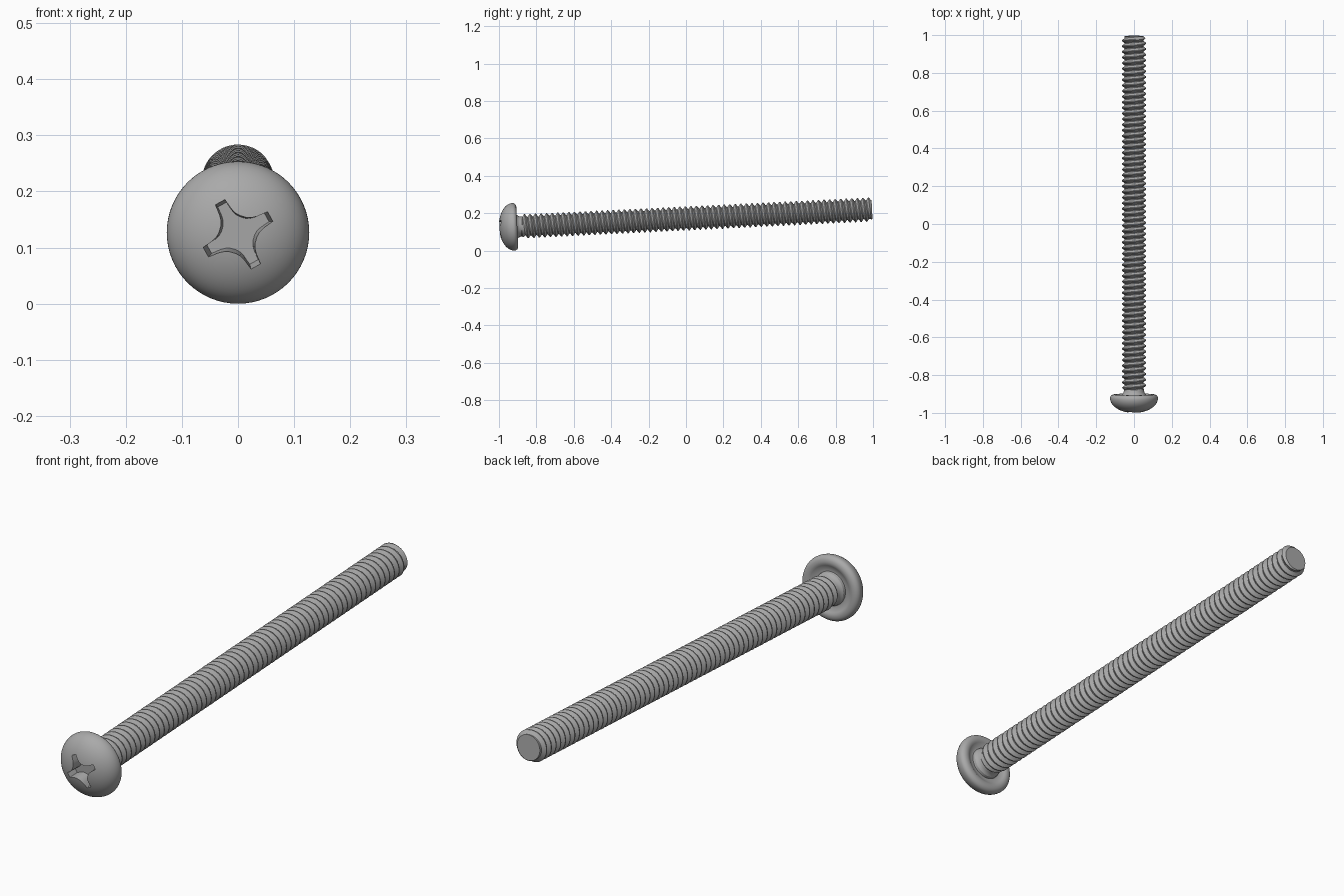
import bpy, bmesh, math
from mathutils import Matrix

cube = bpy.data.objects.get("Cube")
if cube:
    bpy.data.objects.remove(cube, do_unlink=True)

SIDES = 64
LENGTH = 1.997            # from crown of the head to the tip
PITCH = 0.0297
MAJOR, ROOT = 0.0645, 0.05
THREAD_START = 0.115
HEAD_R, DOME_H = 0.127, 0.078

steel = bpy.data.materials.new("grey_steel")
steel.use_nodes = True
steel.diffuse_color = (0.40, 0.40, 0.40, 1)
steel.node_tree.nodes["Principled BSDF"].inputs["Base Color"].default_value = (0.40, 0.40, 0.40, 1)

# Parts are built along local z, then laid along y with a slight upward tilt
tilt = math.atan(0.0486)
PLACE = Matrix.Translation((0, -1, 0.123)) @ Matrix.Rotation(tilt - math.pi / 2, 4, 'X')


def finish(bm, name, angle=30):
    bmesh.ops.remove_doubles(bm, verts=bm.verts, dist=1e-6)
    bmesh.ops.recalc_face_normals(bm, faces=bm.faces)
    mesh = bpy.data.meshes.new(name)
    bm.to_mesh(mesh)
    bm.free()
    mesh.materials.append(steel)
    obj = bpy.data.objects.new(name, mesh)
    bpy.context.collection.objects.link(obj)
    obj.matrix_world = PLACE
    return obj


def smooth(obj, angle=30):
    bpy.ops.object.select_all(action='DESELECT')
    obj.select_set(True)
    bpy.context.view_layer.objects.active = obj
    bpy.ops.object.shade_smooth_by_angle(angle=math.radians(angle))


def ring(bm, r, z):
    return [bm.verts.new((r * math.cos(a), r * math.sin(a), z))
            for a in (2 * math.pi * i / SIDES for i in range(SIDES))]


def bridge(bm, a, b):
    n = len(a)
    for i in range(n):
        bm.faces.new((a[i], a[(i + 1) % n], b[(i + 1) % n], b[i]))


# Head: elliptical dome, rounded rim, hollowed underside and flared neck
dome = [(HEAD_R * math.sin(a), DOME_H * (1 - math.cos(a)))
        for a in (math.pi / 2 * i / 16 for i in range(1, 17))]
rim = [(0.105 + 0.022 * math.cos(a), DOME_H + 0.020 * math.sin(a))
       for a in (math.pi / 2 * i / 6 for i in range(1, 7))]
under = [(0.097, 0.098), (0.090, 0.094), (0.075, 0.087), (0.066, 0.087),
         (0.064, 0.098), (0.058, 0.104), (0.055, 0.110), (0.052, 0.125), (0.046, 0.130)]
bm = bmesh.new()
rings = [ring(bm, r, z) for r, z in dome + rim + under]
for a, b in zip(rings, rings[1:]):
    bridge(bm, a, b)
apex = bm.verts.new((0, 0, 0))
for i in range(SIDES):
    bm.faces.new((apex, rings[0][(i + 1) % SIDES], rings[0][i]))
bm.faces.new(rings[-1])
head = finish(bm, "head")

# Cross recess cutter: four flared arms with slightly drafted walls
quarter = [(0.068, -0.010), (0.068, 0.010), (0.047, 0.012), (0.036, 0.015),
           (0.028, 0.020), (0.020, 0.028), (0.015, 0.036), (0.012, 0.047)]
turn = math.radians(-29)
bm = bmesh.new()
layers = []
for z, scale in ((-0.02, 1.05), (0.05, 0.86)):
    layer = []
    for k in range(4):
        c, s = math.cos(turn + k * math.pi / 2), math.sin(turn + k * math.pi / 2)
        layer += [bm.verts.new((scale * (x * c - y * s), scale * (x * s + y * c), z))
                  for x, y in quarter]
    layers.append(layer)
bridge(bm, *layers)
for layer in layers:
    bm.faces.new(layer)
cutter = finish(bm, "recess_cutter")
cutter.hide_render = True
cut = head.modifiers.new("cross_recess", 'BOOLEAN')
cut.operation = 'DIFFERENCE'
cut.solver = 'EXACT'
cut.object = cutter
bpy.context.view_layer.objects.active = head
head.select_set(True)
bpy.ops.object.modifier_apply(modifier=cut.name)
bpy.data.objects.remove(cutter, do_unlink=True)
smooth(head)

# Threaded shank: a helical strip of V profile, trimmed flat and chamfered at both ends
profile = [(0.0, ROOT), (0.14, ROOT), (0.50, MAJOR), (0.64, MAJOR)]
turns = math.ceil((LENGTH - THREAD_START) / PITCH) + 3
bm = bmesh.new()
strip = []
for i in range(SIDES * turns + 1):
    a = 2 * math.pi * i / SIDES
    row = []
    for offset, r in profile:
        t = THREAD_START + PITCH * (i / SIDES - 1.5 + offset)
        t = min(max(t, THREAD_START), LENGTH)
        r = min(r, ROOT + (LENGTH - t), ROOT + 0.7 * (t - THREAD_START))
        row.append(bm.verts.new((r * math.cos(a), r * math.sin(a), t)))
    strip.append(row)
for i in range(SIDES * turns):
    a, b = strip[i], strip[i + 1]
    if i + SIDES + 1 < len(strip):
        a, b = a + [strip[i + SIDES][0]], b + [strip[i + SIDES + 1][0]]
    for j in range(len(a) - 1):
        if a[j].co.z == b[j + 1].co.z:      # skip parts trimmed away at an end
            continue
        bm.faces.new((a[j], b[j], b[j + 1], a[j + 1]))
bmesh.ops.remove_doubles(bm, verts=bm.verts, dist=1e-5)
bmesh.ops.dissolve_degenerate(bm, edges=bm.edges, dist=1e-6)
bmesh.ops.delete(bm, geom=[v for v in bm.verts if not v.link_faces], context='VERTS')
bmesh.ops.holes_fill(bm, edges=[e for e in bm.edges if e.is_boundary], sides=0)
shank = finish(bm, "threaded_shank")
smooth(shank)
